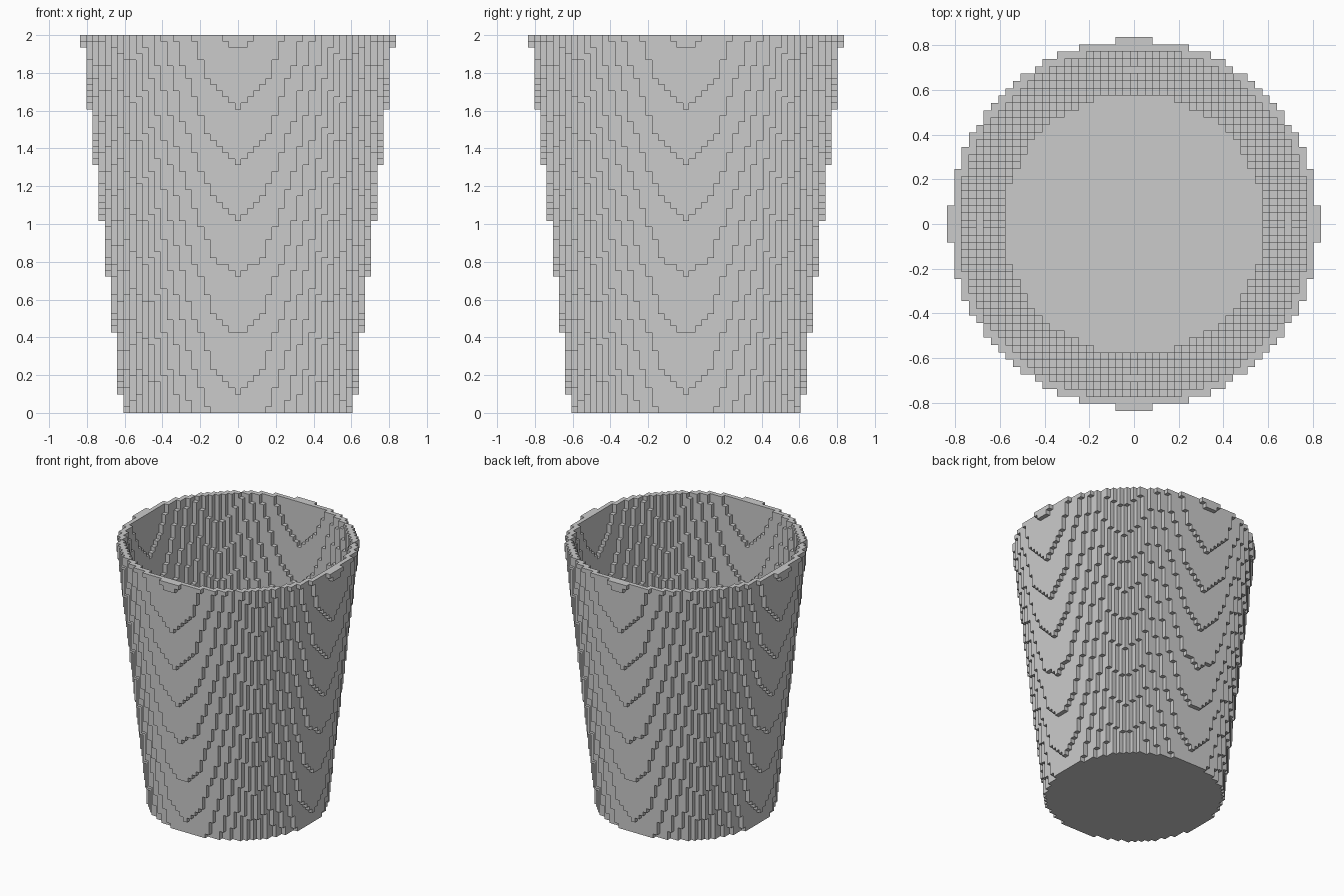
import bpy
from math import atan2, cos, hypot, pi

if "Cube" in bpy.data.objects:
    bpy.data.objects.remove(bpy.data.objects["Cube"])

# Voxel grid: 61 layers high, 51 cells across
LAYERS = 61
HALF = 25
S = 2 / LAYERS
SEG = 2 * pi / 32          # the cup outline is a 32-sided tapered cylinder
FLOOR = 3                  # layers in the base


def reach(i, j):
    """Radius of the 32-sided outline passing through cell (i, j)."""
    a = atan2(j, i) % SEG - SEG / 2
    return hypot(i, j) * cos(a) / cos(SEG / 2)


REACH = {(i, j): reach(i, j) - 1e-6
         for i in range(-HALF, HALF + 1) for j in range(-HALF, HALF + 1)}


def solid(i, j, k):
    if not 0 <= k < LAYERS or (i, j) not in REACH:
        return False
    r = REACH[i, j]
    outer = 19 + (k - 2.87) / 9.2
    inner = 17.9 + (k - FLOOR) * 0.1067
    return r <= outer and (k < FLOOR or r > inner)


cells = {(i, j, k) for (i, j) in REACH for k in range(LAYERS) if solid(i, j, k)}

# Keep only the exposed faces of the cells, with shared corners
verts, faces, index = [], [], {}


def corner(p):
    if p not in index:
        index[p] = len(verts)
        verts.append(((p[0] - 0.5) * S, (p[1] - 0.5) * S, p[2] * S))
    return index[p]


for c in sorted(cells):
    for axis in range(3):
        u, v = (axis + 1) % 3, (axis + 2) % 3
        for side in (0, 1):
            n = list(c)
            n[axis] += 2 * side - 1
            if tuple(n) in cells:
                continue
            quad = []
            for du, dv in ((0, 0), (1, 0), (1, 1), (0, 1)):
                p = list(c)
                p[axis] += side
                p[u] += du
                p[v] += dv
                quad.append(corner(tuple(p)))
            faces.append(quad if side else quad[::-1])

mesh = bpy.data.meshes.new("cup")
mesh.from_pydata(verts, [], faces)
mesh.update()
cup = bpy.data.objects.new("cup", mesh)
bpy.context.collection.objects.link(cup)
